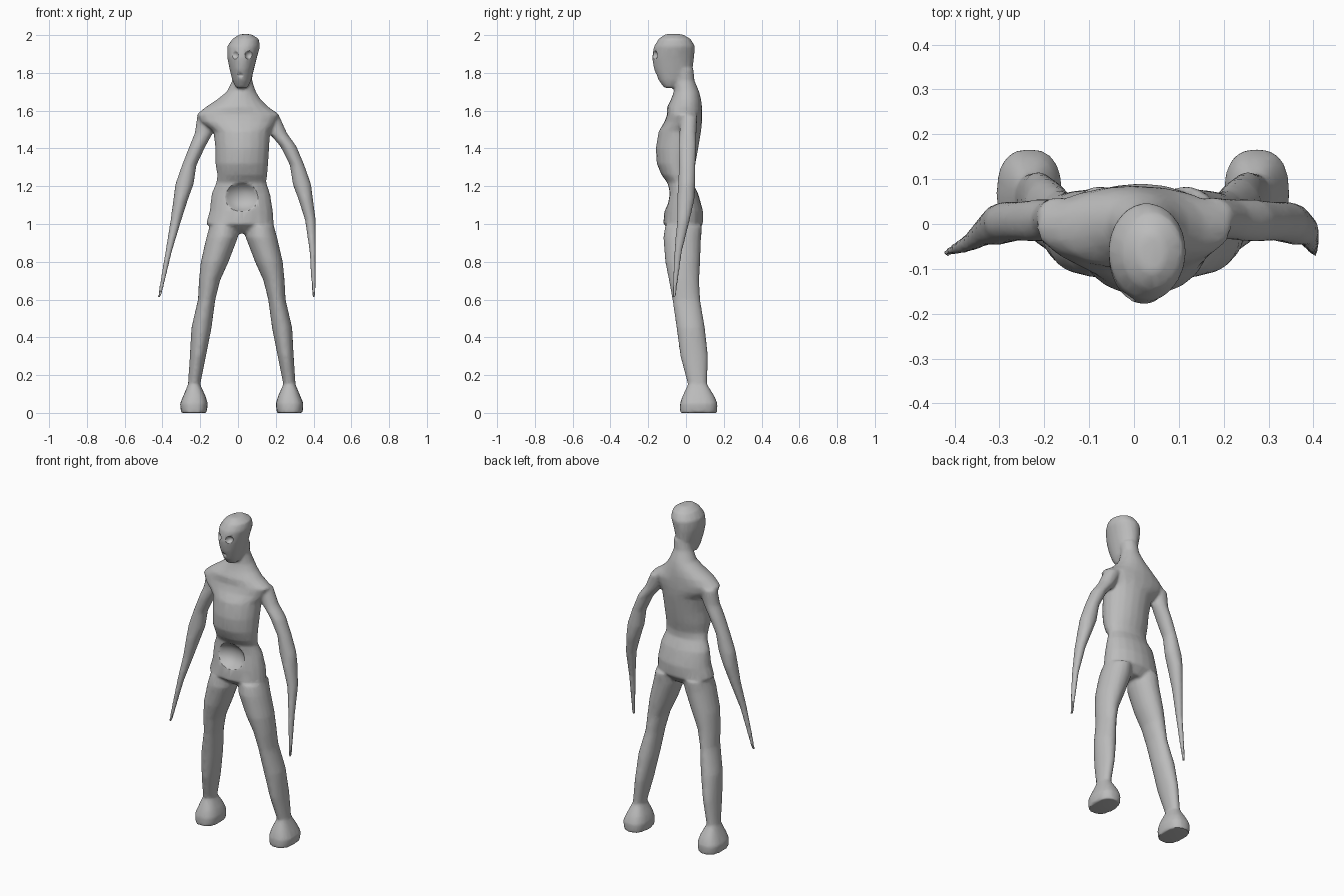
import bpy
import bmesh
from math import sin, cos, pi, copysign
from mathutils import Matrix

SIDES = 20

default_cube = bpy.data.objects.get("Cube")
if default_cube:
    bpy.data.objects.remove(default_cube, do_unlink=True)


def flat_material(name, value):
    material = bpy.data.materials.new(name)
    material.use_nodes = True
    colour = (value, value, value, 1)
    material.diffuse_color = colour
    material.node_tree.nodes["Principled BSDF"].inputs["Base Color"].default_value = colour
    return material


def loft(bm, sections, squareness=1.0):
    """Skin a closed tube through level sections: height, x range, y range."""
    rings = []
    for z, x_low, x_high, y_low, y_high in sections:
        ring = []
        for step in range(SIDES):
            angle = 2 * pi * step / SIDES
            c, s = cos(angle), sin(angle)
            c = copysign(abs(c) ** squareness, c)
            s = copysign(abs(s) ** squareness, s)
            x = (x_low + x_high) / 2 + c * (x_high - x_low) / 2
            y = (y_low + y_high) / 2 + s * (y_high - y_low) / 2
            ring.append(bm.verts.new((x, y, z)))
        rings.append(ring)
    for lower, upper in zip(rings, rings[1:]):
        for i in range(SIDES):
            j = (i + 1) % SIDES
            bm.faces.new((lower[i], lower[j], upper[j], upper[i]))
    bm.faces.new(list(reversed(rings[0])))
    bm.faces.new(rings[-1])


def mirrored(sections, sway):
    """Opposite limb, shifted sideways by a pose offset at each height."""
    return [(z, sway(z) - high, sway(z) - low, front, back)
            for z, low, high, front, back in sections]


def ellipsoid(bm, centre, radii):
    placing = Matrix.Translation(centre) @ Matrix.Diagonal((*radii, 1))
    bmesh.ops.create_icosphere(bm, subdivisions=3, radius=1, matrix=placing)


def mesh_object(name, bm, material):
    bmesh.ops.recalc_face_normals(bm, faces=bm.faces[:])
    mesh = bpy.data.meshes.new(name)
    bm.to_mesh(mesh)
    bm.free()
    mesh.materials.append(material)
    obj = bpy.data.objects.new(name, mesh)
    bpy.context.scene.collection.objects.link(obj)
    return obj


# Pelvis, rib cage, shoulders and neck, from bottom to top
torso = [
    (.95, -.06, .1, -.06, .05),
    (1, -.17, .19, -.12, .09),
    (1.07, -.15, .185, -.115, .09),
    (1.16, -.14, .17, -.1, .065),
    (1.22, -.115, .15, -.1, .035),
    (1.26, -.11, .155, -.13, .035),
    (1.32, -.12, .16, -.155, .05),
    (1.4, -.12, .165, -.16, .065),
    (1.49, -.13, .17, -.145, .08),
    (1.54, -.2, .2, -.115, .085),
    (1.58, -.22, .22, -.1, .085),
    (1.62, -.17, .16, -.1, .085),
    (1.66, -.11, .12, -.08, .08),
    (1.7, -.06, .095, -.065, .07),
    (1.76, -.03, .075, -.06, .045),
    (1.82, -.02, .08, -.07, .04),
]

# Head, chin to crown, leaning to one side
head = [
    (1.72, -.01, .05, -.115, -.06),
    (1.76, -.03, .07, -.145, 0),
    (1.82, -.045, .085, -.17, .035),
    (1.88, -.057, .1, -.18, .043),
    (1.94, -.057, .117, -.17, .048),
    (1.98, -.03, .11, -.145, .025),
    (2.005, .01, .07, -.11, -.02),
]

# Left arm, ending in a long spike instead of a hand
arm = [
    (.61, .393, .411, -.073, -.055),
    (.86, .378, .413, -.062, -.02),
    (1.02, .355, .412, -.047, .02),
    (1.13, .32, .397, -.047, .045),
    (1.21, .29, .387, -.042, .05),
    (1.31, .275, .352, -.037, .05),
    (1.41, .225, .31, -.04, .055),
    (1.48, .165, .26, -.035, .055),
    (1.57, .12, .22, -.03, .06),
]

# Left leg, ankle to hip
leg = [
    (.05, .24, .305, .01, .12),
    (.15, .24, .305, .01, .112),
    (.3, .21, .295, -.03, .117),
    (.45, .18, .287, -.05, .1),
    (.6, .16, .252, -.072, .075),
    (.7, .135, .247, -.09, .07),
    (.8, .09, .237, -.11, .075),
    (.93, .04, .207, -.12, .08),
    (.99, .04, .19, -.11, .085),
]

# Left foot, a blunt hoof-like block
foot = [
    (0, .205, .342, -.032, .165),
    (.05, .2, .347, -.032, .167),
    (.09, .212, .33, -.018, .15),
    (.15, .24, .305, .01, .112),
]


def leg_sway(z):
    return .04


def arm_sway(z):
    return .055 - max(0, 1 - z) * .18 - max(0, z - 1.4) * .3


skin = flat_material("grey skin", .5)

bm = bmesh.new()
loft(bm, torso)
loft(bm, head)
for limb, sway, squareness in ((arm, arm_sway, 1), (leg, leg_sway, 1), (foot, leg_sway, .8)):
    loft(bm, limb, squareness)
    loft(bm, mirrored(limb, sway), squareness)
body = mesh_object("body", bm, skin)

# Hollow in the belly, below the ribs
bm = bmesh.new()
ellipsoid(bm, (.02, -.125, 1.145), (.1, .075, .08))
belly_cutter = mesh_object("belly_hollow_cutter", bm, skin)

# Sunken eyes and torn mouth
bm = bmesh.new()
for x in (-.02, .06):
    ellipsoid(bm, (x, -.175, 1.895), (.024, .03, .024))
ellipsoid(bm, (.01, -.17, 1.785), (.028, .025, .016))
face_cutter = mesh_object("face_hollow_cutter", bm, skin)

# Fuse the parts into one skin, carve the hollows, soften and simplify
remesh = body.modifiers.new("fuse", "REMESH")
remesh.mode = "VOXEL"
remesh.voxel_size = .009
remesh.use_smooth_shade = True

for cutter in (belly_cutter, face_cutter):
    cutter.hide_render = True
    cutter.display_type = "WIRE"
    carve = body.modifiers.new("carve", "BOOLEAN")
    carve.operation = "DIFFERENCE"
    carve.object = cutter

soften = body.modifiers.new("soften", "SMOOTH")
soften.factor = .5
soften.iterations = 4

simplify = body.modifiers.new("simplify", "DECIMATE")
simplify.ratio = .3

# Bake the modifiers, then shade smoothly with sharp creases kept
bpy.ops.object.select_all(action="DESELECT")
body.select_set(True)
bpy.context.view_layer.objects.active = body
for modifier in list(body.modifiers):
    bpy.ops.object.modifier_apply(modifier=modifier.name)
bpy.ops.object.shade_smooth_by_angle(angle=pi / 4)

# The cutters have done their work
for cutter in (belly_cutter, face_cutter):
    bpy.data.objects.remove(cutter, do_unlink=True)
